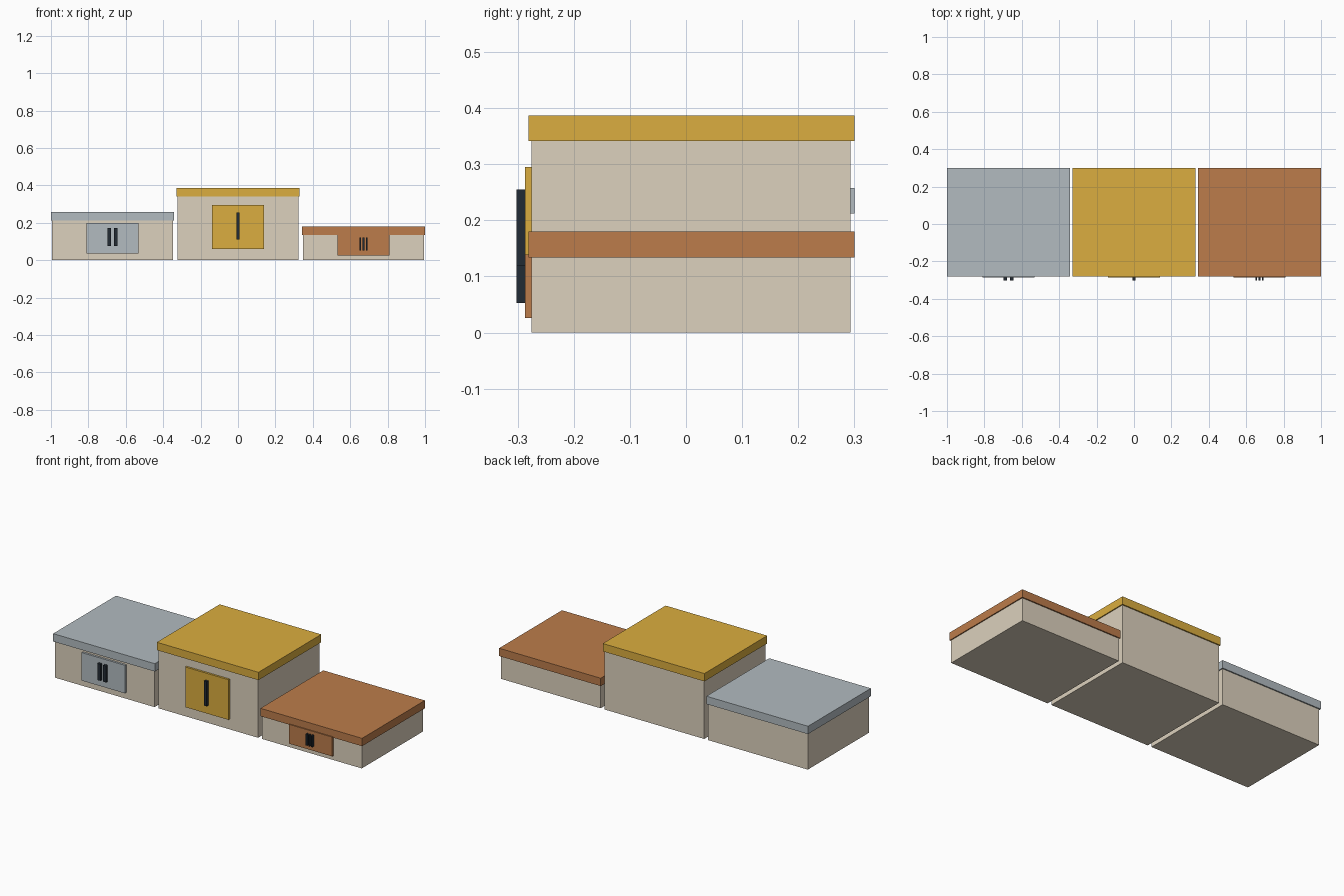
import bpy
import bmesh

if "Cube" in bpy.data.objects:
    bpy.data.objects.remove(bpy.data.objects["Cube"])


def material(name, rgb):
    m = bpy.data.materials.new(name)
    m.diffuse_color = (*rgb, 1.0)
    m.use_nodes = True
    m.node_tree.nodes["Principled BSDF"].inputs["Base Color"].default_value = m.diffuse_color
    return m


CREAM = material("cream", (0.716, 0.638, 0.509))
GOLD = material("gold", (0.708, 0.423, 0.05))
SILVER = material("silver", (0.445, 0.497, 0.527))
BRONZE = material("bronze", (0.503, 0.202, 0.07))
DARK = material("dark", (0.016, 0.024, 0.033))


def boxes(name, bounds, mat):
    """One object made of axis-aligned boxes given as (x0, x1, y0, y1, z0, z1)."""
    bm = bmesh.new()
    for x0, x1, y0, y1, z0, z1 in bounds:
        for v in bmesh.ops.create_cube(bm, size=1)["verts"]:
            v.co.x = x1 if v.co.x > 0 else x0
            v.co.y = y1 if v.co.y > 0 else y0
            v.co.z = z1 if v.co.z > 0 else z0
    mesh = bpy.data.meshes.new(name)
    bm.to_mesh(mesh)
    bm.free()
    mesh.materials.append(mat)
    obj = bpy.data.objects.new(name, mesh)
    bpy.context.collection.objects.link(obj)


# name, centre x, height, plaque z range, rank mark (width, z range, bars), colour
STEPS = [
    ("first", 0.0, 0.387, (0.06, 0.295), (0.018, 0.11, 0.255, 1), GOLD),
    ("second", -0.671, 0.258, (0.036, 0.2), (0.056, 0.075, 0.172, 2), SILVER),
    ("third", 0.671, 0.18, (0.026, 0.139), (0.042, 0.053, 0.12, 3), BRONZE),
]
CAP = 0.046

for name, x, h, (p0, p1), (w, m0, m1, bars), mat in STEPS:
    # block body, ending just inside the cap top
    boxes(name + "_block", [(x - 0.323, x + 0.323, -0.275, 0.293, 0, h - 0.002)], CREAM)
    # overhanging coloured cap
    boxes(name + "_cap", [(x - 0.329, x + 0.329, -0.281, 0.3, h - CAP, h)], mat)
    # front plaque
    boxes(name + "_plaque", [(x - 0.14, x + 0.14, -0.287, -0.274, p0, p1)], mat)
    # plain raised tally bars marking the rank
    bar = w / (2 * bars - 1)
    left = x - w / 2
    boxes(name + "_rank_mark",
          [(left + 2 * i * bar, left + (2 * i + 1) * bar, -0.302, -0.286, m0, m1)
           for i in range(bars)], DARK)
